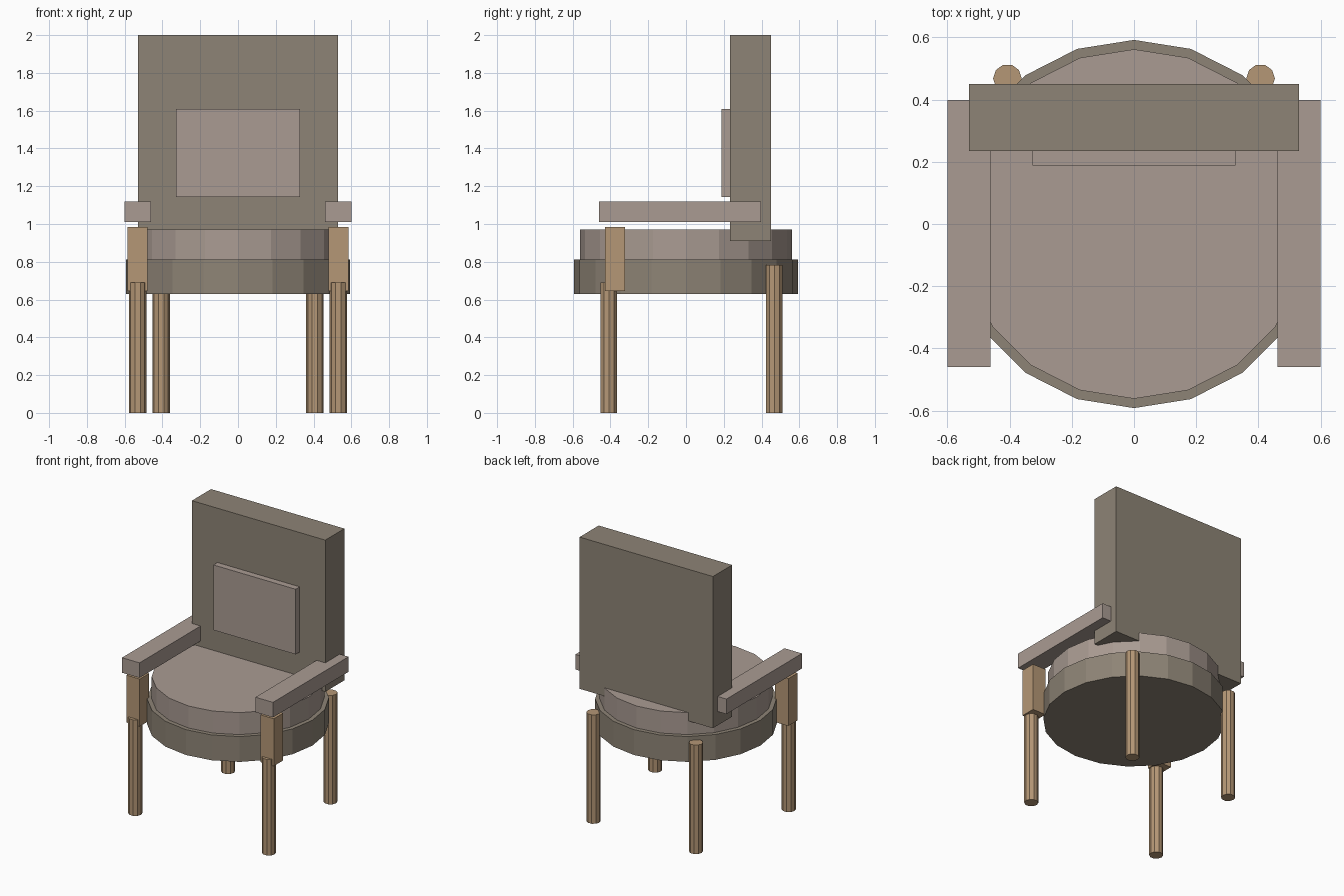
import bpy
import bmesh
from math import pi
from mathutils import Matrix

if "Cube" in bpy.data.objects:
    bpy.data.objects.remove(bpy.data.objects["Cube"])


def material(name, rgb):
    m = bpy.data.materials.new(name)
    m.diffuse_color = (*rgb, 1)
    m.use_nodes = True
    m.node_tree.nodes["Principled BSDF"].inputs["Base Color"].default_value = m.diffuse_color
    return m


frame_mat = material("dark_fabric", (0.27, 0.23, 0.18))
pad_mat = material("light_fabric", (0.40, 0.33, 0.29))
wood_mat = material("wood", (0.46, 0.31, 0.18))


def finish(name, bm, mat):
    me = bpy.data.meshes.new(name)
    bm.to_mesh(me)
    bm.free()
    me.materials.append(mat)
    ob = bpy.data.objects.new(name, me)
    bpy.context.collection.objects.link(ob)


def box(name, x, y, z, mat):
    """Box from (min, max) ranges on each axis."""
    bm = bmesh.new()
    size = [r[1] - r[0] for r in (x, y, z)]
    mid = [(r[0] + r[1]) / 2 for r in (x, y, z)]
    bmesh.ops.create_cube(bm, size=1, matrix=Matrix.Translation(mid) @ Matrix.Diagonal((*size, 1)))
    finish(name, bm, mat)


def cylinder(name, x, y, radius, z, sides, mat):
    """Upright faceted cylinder with a corner on the x axis."""
    bm = bmesh.new()
    place = Matrix.Translation((x, y, (z[0] + z[1]) / 2)) @ Matrix.Rotation(pi / 2, 4, 'Z')
    bmesh.ops.create_cone(bm, cap_ends=True, segments=sides, radius1=radius, radius2=radius,
                          depth=z[1] - z[0], matrix=place)
    finish(name, bm, mat)


# Round seat
cylinder("seat_base", 0, 0, 0.592, (0.63, 0.812), 20, frame_mat)
cylinder("seat_cushion", 0, 0, 0.562, (0.812, 0.97), 20, pad_mat)

# Backrest and its pad
box("backrest", (-0.53, 0.53), (0.234, 0.451), (0.91, 2.0), frame_mat)
box("back_pad", (-0.327, 0.327), (0.188, 0.25), (1.142, 1.61), pad_mat)

# Arms, arm posts and legs on both sides
for side, s in (("left", -1), ("right", 1)):
    box(f"{side}_armrest", sorted((s * 0.461, s * 0.6)), (-0.46, 0.398), (1.01, 1.118), pad_mat)
    box(f"{side}_arm_post", sorted((s * 0.48, s * 0.586)), (-0.43, -0.324), (0.645, 0.985), wood_mat)
    cylinder(f"{side}_front_leg", s * 0.531, -0.408, 0.046, (0, 0.69), 10, wood_mat)
    cylinder(f"{side}_back_leg", s * 0.407, 0.468, 0.046, (0, 0.783), 10, wood_mat)
